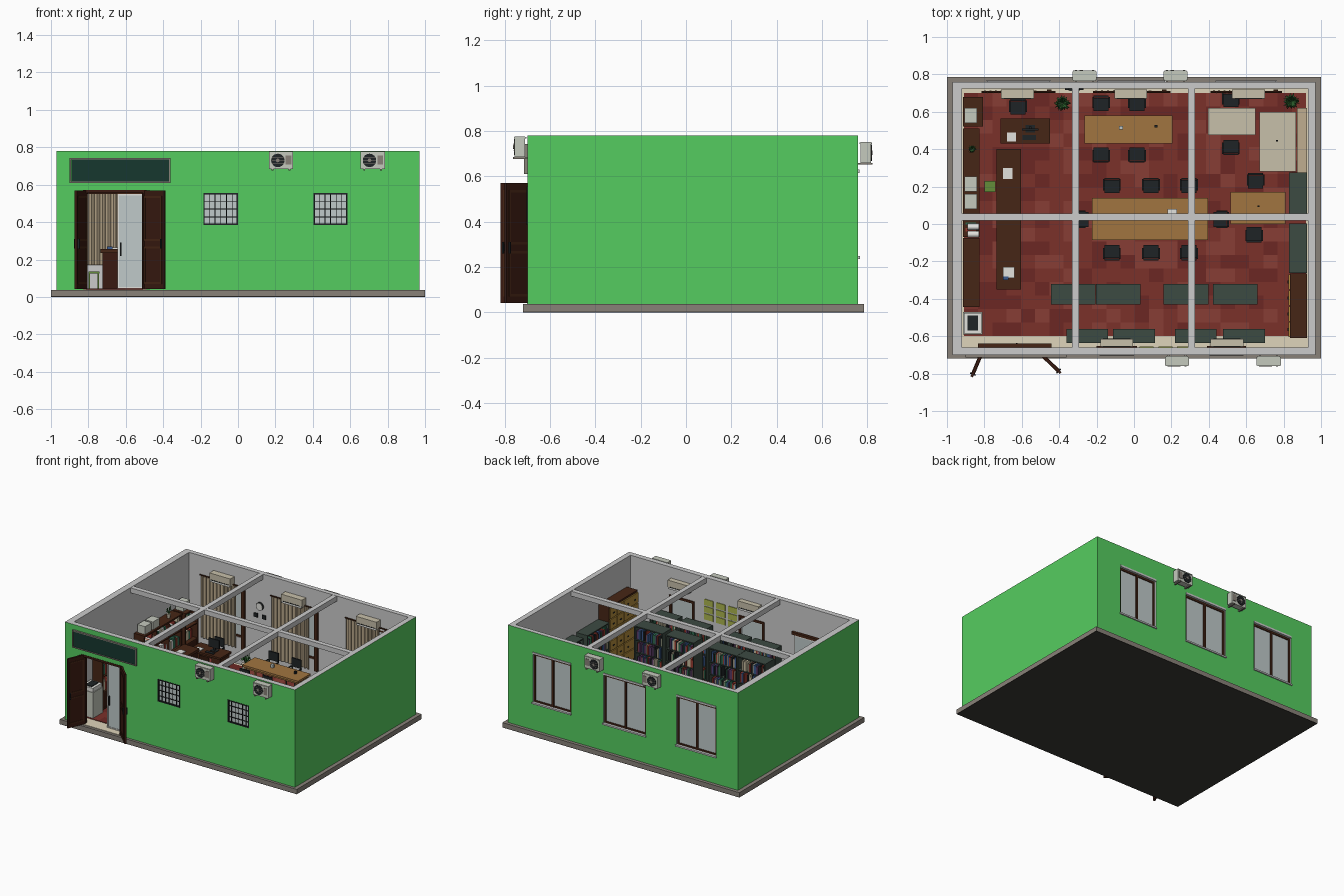
import bpy, bmesh, math, random
from mathutils import Matrix, Vector

if "Cube" in bpy.data.objects:
    bpy.data.objects.remove(bpy.data.objects["Cube"])
random.seed(4)
F = 0.045  # floor level
RGB = dict(green=(86, 203, 96), plaster=(200, 200, 196), slab=(135, 128, 120), dark=(62, 60, 56), beige=(222, 212, 186),
           red1=(122, 52, 46), red2=(108, 44, 40), red3=(134, 64, 56), brown=(72, 42, 28), door=(60, 32, 24),
           wood=(160, 116, 66), oak=(176, 138, 62), cream=(198, 190, 168), steel=(62, 76, 68), black=(36, 40, 42),
           glass=(190, 200, 200), white=(225, 225, 220), ac=(196, 200, 188), sign=(28, 58, 50), leaf=(50, 100, 50),
           stool=(100, 140, 60), curtain=(190, 172, 142), poster=(170, 180, 80), bk1=(150, 60, 50), bk2=(60, 90, 140),
           bk3=(200, 190, 160), bk4=(50, 105, 80), bk5=(90, 60, 100))
C = {}
for n, c in RGB.items():
    C[n] = bpy.data.materials.new(n)
    C[n].diffuse_color = [(v / 255) ** 2.2 for v in c] + [1]

def link(name, mesh, loc=(0, 0, 0), rot=0):
    o = bpy.data.objects.new(name, mesh)
    bpy.context.collection.objects.link(o)
    o.location, o.rotation_euler.z = loc, rot
    return o

def box_mesh(name, boxes):
    """boxes: (material, x0, x1, y0, y1, z0, z1)"""
    vs, fs, ms, mats = [], [], [], []
    for m, x0, x1, y0, y1, z0, z1 in boxes:
        if m not in mats: mats.append(m)
        b = len(vs)
        vs += [(x, y, z) for z in (z0, z1) for x, y in ((x0, y0), (x1, y0), (x1, y1), (x0, y1))]
        fs += [[b + i for i in f] for f in ((3, 2, 1, 0), (4, 5, 6, 7), (0, 1, 5, 4), (1, 2, 6, 5), (2, 3, 7, 6), (3, 0, 4, 7))]
        ms += [mats.index(m)] * 6
    me = bpy.data.meshes.new(name)
    me.from_pydata(vs, [], fs)
    for m in mats: me.materials.append(C[m])
    me.polygons.foreach_set("material_index", ms)
    return me

def part(name, boxes, loc=(0, 0, 0), rot=0):
    return link(name, box_mesh(name, boxes), loc, rot)

def cyl(name, m, r, depth, loc, axis='Z', r2=None, n=20):
    bm = bmesh.new()
    bmesh.ops.create_cone(bm, cap_ends=True, segments=n, radius1=r, radius2=r if r2 is None else r2, depth=depth)
    if axis != 'Z': bmesh.ops.rotate(bm, verts=bm.verts, matrix=Matrix.Rotation(math.pi / 2, 3, 'X' if axis == 'Y' else 'Y'))
    me = bpy.data.meshes.new(name); bm.to_mesh(me); bm.free()
    me.materials.append(C[m])
    return link(name, me, loc)

# shell: slab, walls with openings, roof beams, tiled floor
X0, X1, Y0, Y1, H = -.97, .97, -.70, .76, .78
part("base_slab", [("dark", -1, 1, -.72, .785, 0, .004), ("slab", -1, 1, -.72, .785, .004, .037)])
BACK = [(-.785, -.45), (-.19, .165), (.44, .76)]
FRONT = [(-.185, 0), (.405, .585)]
walls = part("walls", [("plaster", X0, X1, Y0, Y1, .037, H)])
walls.data.materials.append(C["green"])
cuts = [("plaster", -.92, .93, -.66, .725, 0, 1), ("plaster", -.83, -.49, -.8, -.6, 0, .565)]
cuts += [("plaster", a, b, .7, .9, .245, .63) for a, b in BACK] + [("plaster", a, b, -.8, -.6, .385, .555) for a, b in FRONT]
for c in cuts:
    cutter = part("cutter", [c]); cutter.hide_render = True
    mod = walls.modifiers.new("cut", 'BOOLEAN'); mod.object = cutter; mod.operation = 'DIFFERENCE'; mod.solver = 'EXACT'
    bpy.context.view_layer.objects.active = walls
    bpy.ops.object.modifier_apply(modifier=mod.name)
    bpy.data.objects.remove(cutter)
for p in walls.data.polygons:
    c, n = p.center, p.normal
    outer = (abs(c.x) > .965 and abs(n.x) > .9) or ((c.y < -.695 or c.y > .755) and abs(n.y) > .9)
    p.material_index = 1 if outer else 0
part("roof_beams", [("plaster", x, x + .036, -.68, .74, .74, .779) for x in (-.331, .29)] + [("plaster", -.95, .95, .019, .055, .741, .7785)])
part("floor", [("beige", -.93, .94, -.67, .73, .02, .041), ("beige", -.83, -.49, -.7, -.66, .03, .041)])
tx, ty = 1.83 / 24, 1.3 / 18
part("floor_tiles", [(random.choice(("red1", "red1", "red2", "red3")), -.91 + i * tx, -.91 + (i + 1) * tx, -.6 + j * ty, -.6 + (j + 1) * ty, .04, F)
                     for i in range(24) for j in range(18)])

# windows
def frame(m, a, b, y0, y1, z0, z1, t):
    return [(m, a, a + t, y0, y1, z0, z1), (m, b - t, b, y0, y1, z0, z1), (m, a, b, y0, y1, z0, z0 + t), (m, a, b, y0, y1, z1 - t, z1)]

def curtain(a, b, y):
    n = 40
    vs = [(a + (b - a) * i / n, y + .008 * math.sin(i * 1.55), z) for z in (.17, .64) for i in range(n + 1)]
    me = bpy.data.meshes.new("curtain")
    me.from_pydata(vs, [], [(i, i + 1, i + n + 2, i + n + 1) for i in range(n)])
    me.materials.append(C["curtain"])
    o = link("curtain", me)
    o.modifiers.new("thick", 'SOLIDIFY').thickness = .004

for a, b in BACK:
    m = (a + b) / 2
    part("back_window", frame("brown", a, b, .728, .748, .245, .615, .014) + [("brown", m - .008, m + .008, .727, .75, .245, .615),
         ("glass", a, b, .735, .741, .25, .61), ("plaster", a, b, .725, .765, .615, .63), ("plaster", a - .005, b + .005, .73, .768, .236, .248)])
    curtain(a - .02, b - .06, .705)
    cyl("curtain_rod", "brown", .005, b - a + .06, (m, .705, .645), 'X', n=8)
    part("curtain_tie", [("brown", b - .015, b + .01, .70, .72, .17, .64)])
for a, b in FRONT:
    part("front_window", frame("black", a, b, -.703, -.69, .385, .555, .007) + [("glass", a, b, -.68, -.675, .385, .555)]
         + [("black", a + (b - a) * i / 6 - .002, a + (b - a) * i / 6 + .002, -.70, -.695, .385, .555) for i in range(1, 6)]
         + [("black", a, b, -.70, -.695, z - .002, z + .002) for z in (.428, .47, .512)]
         + frame("brown", a - .015, b + .015, -.664, -.652, .37, .57, .016))

# entrance: open double leaves, frame, sliding glass door, sign board
def leaf(name, hinge, tip, s):
    d = Vector(tip) - Vector(hinge)
    w = d.length
    bx = [("door", 0, w, -.007, .007, .042, .57)]
    bx += frame("brown", .015, w - .015, -.01, .01, .07, .27, .01) + frame("brown", .015, w - .015, -.01, .01, .3, .54, .01)
    bx += [("black", w - .02, w - .012, -.016, .016, .26, .31)]
    part(name, bx, (*hinge, 0), math.atan2(d.y, d.x))
leaf("left_door_leaf", (-.812, -.685), (-.868, -.817), 1)
leaf("right_door_leaf", (-.508, -.685), (-.392, -.797), -1)
part("door_frame", [("door", -.83, -.812, -.702, -.66, .04, .57), ("door", -.508, -.49, -.702, -.66, .04, .57), ("door", -.83, -.49, -.702, -.66, .555, .572)])
part("sliding_glass_door", frame("white", -.645, -.46, -.655, -.643, F, .55, .008) + [("glass", -.64, -.465, -.651, -.647, F, .55),
     ("black", -.63, -.622, -.665, -.637, .22, .29), ("brown", -.835, -.44, -.66, -.64, .55, .57)])
part("sign_board", [("sign", -.89, -.37, -.711, -.70, .617, .735)] + frame("slab", -.9, -.36, -.715, -.70, .61, .742, .008))

# air conditioners
def outdoor_unit(x, y, z, s):
    d = lambda a, b: (min(y + s * a, y + s * b), max(y + s * a, y + s * b))
    part("outdoor_unit", [("ac", x, x + .13, *d(.01, .056), z + .008, z + .1), ("ac", x + .005, x + .125, *d(.005, .06), z + .09, z + .097),
         ("slab", x + .09, x + .12, *d(.05, .059), z + .03, z + .08)] + [("slab", x + k, x + k + .01, *d(0, .063), z, z + .008) for k in (.015, .105)])
    cx, cy = x + .048, y + s * .057
    cyl("fan_recess", "black", .036, .006, (cx, cy, z + .053), 'Y', n=24)
    cyl("fan_hub", "slab", .01, .012, (cx, cy, z + .053), 'Y', n=12)
    part("fan_grille", [("slab", cx - .035, cx + .035, cy - .005, cy + .005, z + .053 + k - .001, z + .053 + k + .001) for k in (-.015, 0, .015)])
for x in (.165, .655): outdoor_unit(x, Y0, .677, -1)
for x in (-.33, .157): outdoor_unit(x, Y1, .652, 1)
for x, y in ((-.71, .69), (-.105, .69), (.525, .69), (-.18, -.635), (.41, -.635)):
    s = -.02 if y > 0 else .02
    part("indoor_unit", [("cream", x, x + .175, y - .02, y + .03 if y > 0 else y + .02, .645, .7), ("white", x + .005, x + .17, y - .022, y + .022, .635, .65),
                         ("black", x + .015, x + .16, y - .023, y + .023, .648, .652)])

# bookshelves with random books
def shelf(name, w, d, loc, rot=0, h=.40):
    w2, d2, n = w / 2, d / 2, 4
    bx = [("steel", s * w2 - .004, s * w2 + .004, -d2, d2, 0, h) for s in (-1, 1)] + [("steel", -w2, w2, -.002, .002, 0, h), ("steel", -w2 - .004, w2 + .004, -d2, d2, h - .008, h)]
    step = (h - .02) / n
    for k in range(n):
        z = .012 + k * step
        bx.append(("steel", -w2, w2, -d2, d2, z - .005, z))
        for s in (-1, 1):
            x = -w2 + .006
            while x < w2 - .022:
                t, dd = random.uniform(.008, .017), d2 - random.uniform(.004, .012)
                if random.random() > .08:
                    bx.append((random.choice(("bk1", "bk2", "bk3", "bk4", "bk5", "black")), x, x + t - .001, min(0, s * dd), max(0, s * dd), z, z + random.uniform(.058, .08)))
                x += t
    part(name, bx, loc, rot)
for x in (-.325, -.085, .278, .542): shelf("bookshelf", .23, .11, (x, -.375, F))
for x in (-.25, 0, .33, .588): shelf("wall_bookshelf", .215, .075, (x, -.598, F))
for y, w in ((.162, .22), (-.13, .255)): shelf("side_bookshelf", w, .095, (.877, y, F), math.pi / 2)

# card drawer cabinet, thin pale cupboard
part("drawer_cabinet", [("brown", .835, .925, -.61, -.265, F, .56)] + [("oak", .826, .836, -.605 + i * .085, -.525 + i * .085, .06 + j * .082, .135 + j * .082) for i in range(4) for j in range(6)]
     + [("black", .822, .827, -.573 + i * .085, -.557 + i * .085, .09 + j * .082, .098 + j * .082) for i in range(4) for j in range(6)])
part("pale_cupboard", [("curtain", .872, .925, .275, .62, F, .3)])

# left wall cabinets
def cabinet(name, y0, y1, h, x=-.83):
    n = max(1, round((y1 - y0) / .15))
    bx = [("brown", -.915, -.90, y0, y1, F, h), ("brown", -.915, x + .004, y0, y1, h - .012, h)]
    bx += [("brown", -.915, x, y0 + (y1 - y0 - .01) * i / n, y0 + (y1 - y0 - .01) * i / n + .01, F, h) for i in range(n + 1)]
    bx += [("brown", -.915, x, y0, y1, z, z + .008) for z in (.05, .17, .29)] + [("door", -.87, x - .003, y0, y1, F, .17)]
    y = y0 + .015
    while y < y1 - .03:
        t = random.uniform(.012, .025)
        bx += [(random.choice(("bk1", "bk4", "bk3", "white")), -.9, -.845, y, y + t - .002, z, z + random.uniform(.06, .09)) for z in (.178, .298)]
        y += t
    part(name, bx)
cabinet("corner_cabinet", .52, .68, .42, -.81)
cabinet("long_cabinet", .055, .51, .42)
cabinet("middle_cabinet", -.07, .05, .38)
cabinet("front_cabinet", -.445, -.075, .42)
part("storage_boxes", [("ac", -.905, -.84, y, y + .08, .42, .48) for y in (.08, .175, .54)])
part("copier", [("ac", -.915, -.81, -.59, -.47, F, .24), ("white", -.91, -.815, -.585, -.475, .24, .27), ("black", -.89, -.835, -.57, -.49, .27, .275)])
for y in (-.015, -.055): cyl("paper_roll", "white", .017, .06, (-.86, y, .398), 'X', n=16)

# counter, desk and tables
part("counter", [("brown", -.735, -.605, -.35, .40, .235, .255), ("door", -.725, -.615, -.34, .39, F, .235)])
part("counter_papers", [("white", -.70, -.65, .24, .30, .255, .262), ("white", -.70, -.64, -.29, -.23, .255, .265), ("bk2", -.70, -.67, -.30, -.28, .255, .27)])

def table(name, m, x0, x1, y0, y1, h=.21):
    bx = [(m, x0, x1, y0, y1, h - .015, h), (m, x0 + .02, x1 - .02, y0 + .02, y1 - .02, h - .035, h - .015)]
    part(name, bx + [(m, x, x + .014, y, y + .014, F, h - .015) for x in (x0 + .01, x1 - .024) for y in (y0 + .01, y1 - .024)])
table("reading_table", "wood", -.265, .205, .43, .58)
table("long_reading_table", "wood", -.225, .395, -.085, .14)
table("small_reading_table", "wood", .515, .81, 0, .17)
table("cream_table", "cream", .395, .65, .475, .62)
table("cream_side_table", "cream", .67, .865, .28, .60)
table("desk", "brown", -.715, -.45, .43, .565)
part("desk_pedestals", [("brown", x, x + .07, .44, .555, F, .19) for x in (-.705, -.53)] + [("white", -.68, -.63, .44, .49, .21, .216)])
part("monitor", [("black", -.60, -.51, .50, .51, .235, .30), ("black", -.562, -.548, .505, .52, .21, .25), ("black", -.58, -.53, .49, .53, .21, .214), ("black", -.595, -.525, .45, .475, .21, .215)])
part("table_items", [("glass", -.08, -.06, .505, .525, .21, .235), ("black", .11, .125, .515, .53, .21, .23), ("white", .18, .23, .055, .08, .21, .23),
                     ("black", .66, .67, .09, .10, .21, .23), ("black", .76, .77, .44, .45, .21, .23)])
part("green_stool", [("stool", -.80, -.74, .17, .23, .125, .137)] + [("stool", x, x + .008, y, y + .008, F, .125) for x in (-.798, -.75) for y in (.172, .22)])

# chairs: one shared mesh
k = .04
chair = box_mesh("chair", [("black", -k, k, -k, .03, .08, .093), ("black", -k, k, .032, .042, .125, .19)]
                 + [("steel", x, x + .007, y, y + .007, 0, t) for x in (-k, k - .007) for y, t in ((-k, .08), (.033, .18))]
                 + [("black", s * .043 - .004, s * .043 + .004, -.025, .035, .12, .127) for s in (-1, 1)])
seats = [(x, y, r) for x in (-.176, .016) for y, r in ((.645, 0), (.37, math.pi))]
seats += [(x, y, r) for x in (-.118, .091, .294) for y, r in ((.205, 0), (-.152, math.pi))]
seats += [(-.283, .025, math.pi / 2), (.465, .025, -math.pi / 2), (.65, .23, 0), (.642, -.057, math.pi), (.518, .665, 0), (.518, .41, math.pi), (-.62, .625, 0)]
for x, y, r in seats: link("chair", chair, (x, y, F), r)

# potted plants
def plant(x, y, z, s):
    cyl("plant_pot", "cream", .022 * s, .06 * s, (x, y, z + .03 * s), r2=.03 * s, n=14)
    bm = bmesh.new()
    for i in range(22):
        a, ln, up = i * 2.4, s * random.uniform(.035, .05), s * random.uniform(.03, .12)
        d, q = Vector((math.cos(a), math.sin(a), 0)), Vector((-math.sin(a), math.cos(a), 0)) * .006 * s
        base, mid, tip = Vector((0, 0, .055 * s)), d * ln * .6 + Vector((0, 0, .06 * s + up)), d * ln + Vector((0, 0, .05 * s + up * .7))
        v = [bm.verts.new(p) for p in (base, mid - q, tip, mid + q)]
        bm.faces.new((v[0], v[1], v[3])); bm.faces.new((v[1], v[2], v[3]))
    me = bpy.data.meshes.new("plant_leaves"); bm.to_mesh(me); bm.free()
    me.materials.append(C["leaf"])
    link("plant_leaves", me, (x, y, z))
plant(-.385, .645, F, 1); plant(.84, .655, F, 1); plant(-.865, .40, .42, .5)

# wall decoration: clock with plaques, posters
cyl("clock_rim", "black", .03, .012, (-.32, .72, .53), 'Y', n=24)
cyl("clock_face", "white", .026, .015, (-.32, .719, .53), 'Y', n=24)
part("wall_plaques", [("black", x, x + .03, .717, .727, .44, .47) for x in (-.37, -.30)])
part("posters", [("poster", .03 + i * .1, .105 + i * .1, -.661, -.655, .46 + j * .055, .505 + j * .055) for i in range(3) for j in range(3)])

for m in bpy.data.materials:
    if m.users and not m.is_grease_pencil:
        m.use_nodes = True
        m.node_tree.nodes["Principled BSDF"].inputs["Base Color"].default_value = m.diffuse_color
